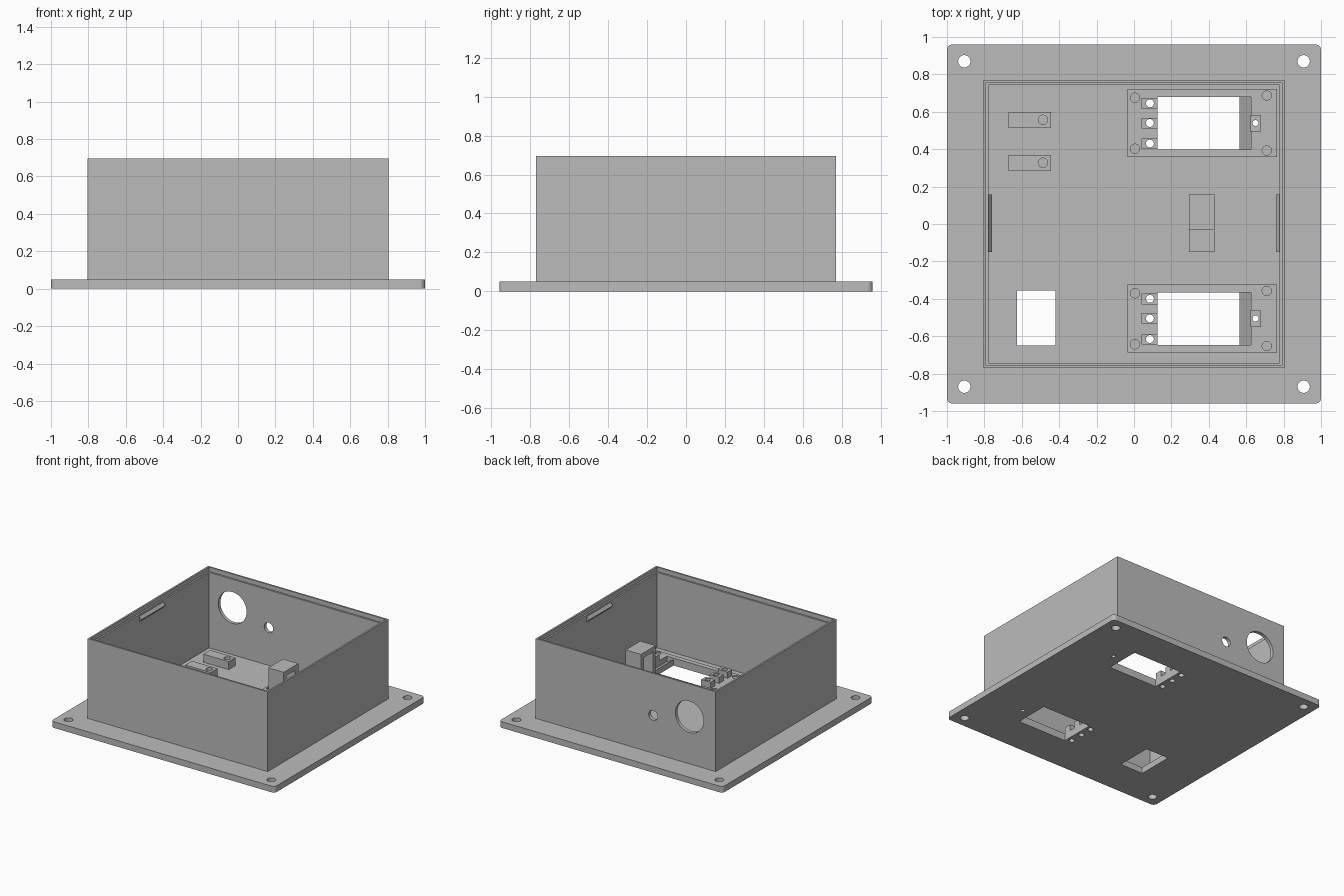
import bpy, bmesh, math
from mathutils import Matrix, Vector

old = bpy.data.objects.get("Cube")
if old:
    bpy.data.objects.remove(old, do_unlink=True)

grey = bpy.data.materials.new("plain_grey")
grey.use_nodes = True
grey.diffuse_color = (0.5, 0.5, 0.5, 1)
grey.node_tree.nodes["Principled BSDF"].inputs["Base Color"].default_value = (0.5, 0.5, 0.5, 1)
grey.node_tree.nodes["Principled BSDF"].inputs["Roughness"].default_value = 0.7


def add_box(bm, x0, x1, y0, y1, z0, z1):
    size = Matrix.Diagonal((x1 - x0, y1 - y0, z1 - z0, 1))
    centre = Vector((x0 + x1, y0 + y1, z0 + z1)) / 2
    return bmesh.ops.create_cube(bm, size=1, matrix=Matrix.Translation(centre) @ size)["verts"]


def add_rod(bm, x, y, z, r, depth, axis="Z"):
    turn = Matrix.Rotation(math.pi / 2, 4, "X") if axis == "Y" else Matrix()
    bmesh.ops.create_cone(bm, cap_ends=True, segments=40, radius1=r, radius2=r,
                          depth=depth, matrix=Matrix.Translation((x, y, z)) @ turn)


def add_prism(bm, outline, y0, y1):
    face = bm.faces.new([bm.verts.new((x, y0, z)) for x, z in outline])
    new = bmesh.ops.extrude_face_region(bm, geom=[face])["geom"]
    bmesh.ops.translate(bm, vec=(0, y1 - y0, 0),
                        verts=[v for v in new if isinstance(v, bmesh.types.BMVert)])


def finish(bm, name):
    bmesh.ops.recalc_face_normals(bm, faces=bm.faces)
    mesh = bpy.data.meshes.new(name)
    bm.to_mesh(mesh)
    bm.free()
    mesh.materials.append(grey)
    obj = bpy.data.objects.new(name, mesh)
    bpy.context.collection.objects.link(obj)
    return obj


def box(name, *bounds):
    bm = bmesh.new()
    add_box(bm, *bounds)
    return finish(bm, name)


def cut(obj, bm):
    cutter = finish(bm, "cutter")
    cutter.hide_render = True
    mod = obj.modifiers.new("cut", "BOOLEAN")
    mod.operation, mod.solver, mod.object = "DIFFERENCE", "EXACT", cutter
    bpy.context.view_layer.objects.active = obj
    bpy.ops.object.modifier_apply(modifier=mod.name)
    bpy.data.objects.remove(cutter, do_unlink=True)


T = 0.05               # base plate thickness
BAYS = (0.54, -0.505)  # centre line of each module bay
TABS = (-0.11, 0, 0.105)

# Base plate with rounded corners
bm = bmesh.new()
add_box(bm, -1, 1, -0.96, 0.96, 0, T)
upright = [e for e in bm.edges if abs(e.verts[0].co.z - e.verts[1].co.z) > 0.01]
bmesh.ops.bevel(bm, geom=upright, offset=0.03, segments=6, affect="EDGES", profile=0.5)
base = finish(bm, "base_plate")

# Corner screw holes, side window, bay windows and pin holes
bm = bmesh.new()
for sx in (-1, 1):
    for sy in (-1, 1):
        add_rod(bm, sx * 0.907, sy * 0.87, 0, 0.033, 0.4)
add_box(bm, -0.625, -0.42, -0.65, -0.355, -0.1, 0.2)
for y in BAYS:
    add_box(bm, 0.125, 0.565, y - 0.143, y + 0.14, -0.1, 0.2)
    add_rod(bm, 0.65, y, 0, 0.016, 0.4)
    for t in TABS:
        add_rod(bm, 0.085, y + t, 0, 0.021, 0.4)
cut(base, bm)

# Sloped relief beside each bay window
bm = bmesh.new()
for y in BAYS:
    add_prism(bm, [(0.56, 0.05), (0.625, 0.015), (0.625, 0.1), (0.56, 0.1)], y - 0.143, y + 0.14)
cut(base, bm)

# Enclosure walls with a rebate around the rim for a lid
walls = box("enclosure_walls", -0.805, 0.805, -0.77, 0.77, T, 0.695)
bm = bmesh.new()
add_box(bm, -0.778, 0.778, -0.742, 0.742, 0, 0.8)
cut(walls, bm)
bm = bmesh.new()
add_box(bm, -0.791, 0.791, -0.756, 0.756, 0.66, 0.8)
cut(walls, bm)

# Cable openings in the back wall
bm = bmesh.new()
add_rod(bm, -0.57, 0.75, 0.43, 0.127, 0.3, "Y")
add_rod(bm, -0.245, 0.75, 0.355, 0.04, 0.3, "Y")
cut(walls, bm)

# Snap ridges on the side walls
for side, s in (("left", 1), ("right", -1)):
    bm = bmesh.new()
    add_prism(bm, [(s * 0.778, 0.6), (s * 0.778, 0.645), (s * 0.76, 0.622)], -0.15, 0.157)
    finish(bm, side + "_snap_ridge")

# Module bays: thin pad, pin tabs and end clip
for y, label in zip(BAYS, ("back", "front")):
    pad = box(label + "_bay_pad", -0.035, 0.765, y - 0.182, y + 0.182, T, T + 0.01)
    bm = bmesh.new()
    add_box(bm, 0.125, 0.625, y - 0.143, y + 0.14, 0, 0.2)
    add_rod(bm, 0.085, y, 0.05, 0.021, 0.4)
    add_rod(bm, 0.65, y, 0.05, 0.016, 0.4)
    for t in (TABS[0], TABS[2]):
        add_rod(bm, 0.085, y + t, 0.05, 0.021, 0.4)
    for x, dy in ((0.005, 0.135), (0.005, -0.138), (0.71, 0.147), (0.71, -0.147)):
        add_rod(bm, x, y + dy, T + 0.1, 0.025, 0.2)
    cut(pad, bm)
    for i, t in enumerate(TABS):
        tab = box(f"{label}_pin_tab_{i + 1}", 0.04, 0.125, y + t - 0.03, y + t + 0.028, T, 0.11)
        bm = bmesh.new()
        add_rod(bm, 0.085, y + t, 0.1, 0.021, 0.4)
        cut(tab, bm)
    clip = box(label + "_end_clip", 0.622, 0.68, y - 0.045, y + 0.042, T, 0.11)
    bm = bmesh.new()
    add_rod(bm, 0.65, y, 0.1, 0.016, 0.4)
    cut(clip, bm)

# Small screw blocks
for y, label in ((0.557, "back"), (0.327, "front")):
    block = box(label + "_screw_block", -0.67, -0.443, y - 0.043, y + 0.043, T, 0.115)
    bm = bmesh.new()
    add_rod(bm, -0.487, y, 0.16, 0.025, 0.2)
    cut(block, bm)

# Tall cable bracket with a slot through it and a low foot
bracket = box("cable_bracket", 0.293, 0.43, -0.03, 0.157, T, 0.47)
bm = bmesh.new()
add_box(bm, 0.2, 0.5, 0.005, 0.115, 0.18, 0.43)
cut(bracket, bm)
box("cable_bracket_foot", 0.293, 0.43, -0.15, -0.03, T, 0.16)
